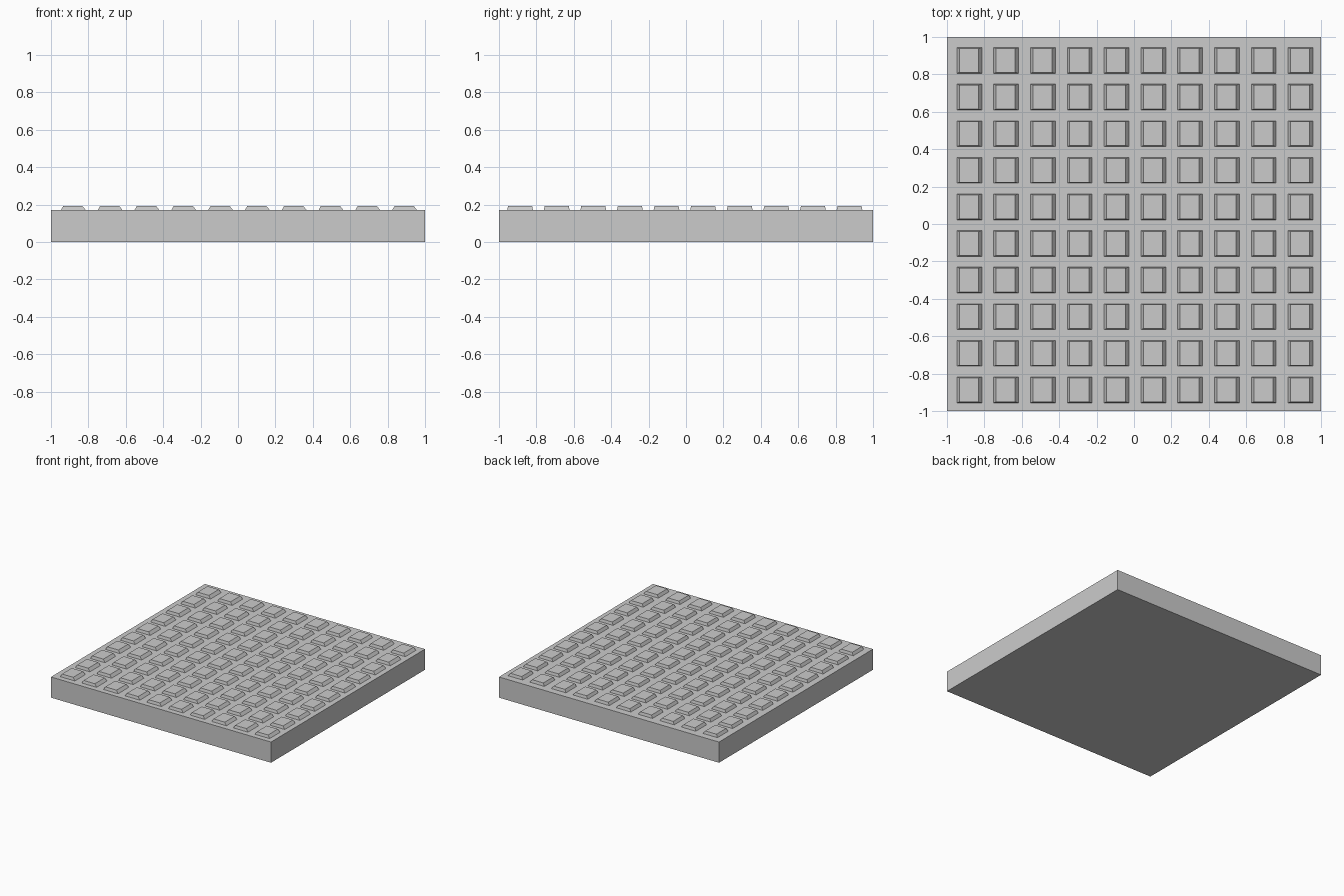
import bpy, bmesh

if "Cube" in bpy.data.objects:
    bpy.data.objects.remove(bpy.data.objects["Cube"])


def make_object(name, bm):
    bmesh.ops.recalc_face_normals(bm, faces=bm.faces)
    mesh = bpy.data.meshes.new(name)
    bm.to_mesh(mesh)
    bm.free()
    obj = bpy.data.objects.new(name, mesh)
    bpy.context.collection.objects.link(obj)
    return obj


def add_frustum(bm, low, high, z0, z1):
    """Block whose lower and upper rectangles are (x0, x1, y0, y1)."""
    rings = []
    for (x0, x1, y0, y1), z in ((low, z0), (high, z1)):
        corners = ((x0, y0), (x1, y0), (x1, y1), (x0, y1))
        rings.append([bm.verts.new((x, y, z)) for x, y in corners])
    a, b = rings
    bm.faces.new(a[::-1])
    bm.faces.new(b)
    for i in range(4):
        j = (i + 1) % 4
        bm.faces.new((a[i], a[j], b[j], b[i]))


# Square slab
bm = bmesh.new()
full = (-1, 1, -1, 1)
add_frustum(bm, full, full, 0, 0.17)
make_object("slab", bm)

# One raised stud with sloping sides, repeated in a 10 x 10 grid
bm = bmesh.new()
add_frustum(bm, (-0.947, -0.814, -0.956, -0.818),
            (-0.934, -0.832, -0.951, -0.823), 0.17, 0.193)
studs = make_object("raised_studs", bm)
for label, step in (("columns", (0.1968, 0, 0)), ("rows", (0, 0.1957, 0))):
    arr = studs.modifiers.new(label, 'ARRAY')
    arr.count = 10
    arr.use_relative_offset = False
    arr.use_constant_offset = True
    arr.constant_offset_displace = step
